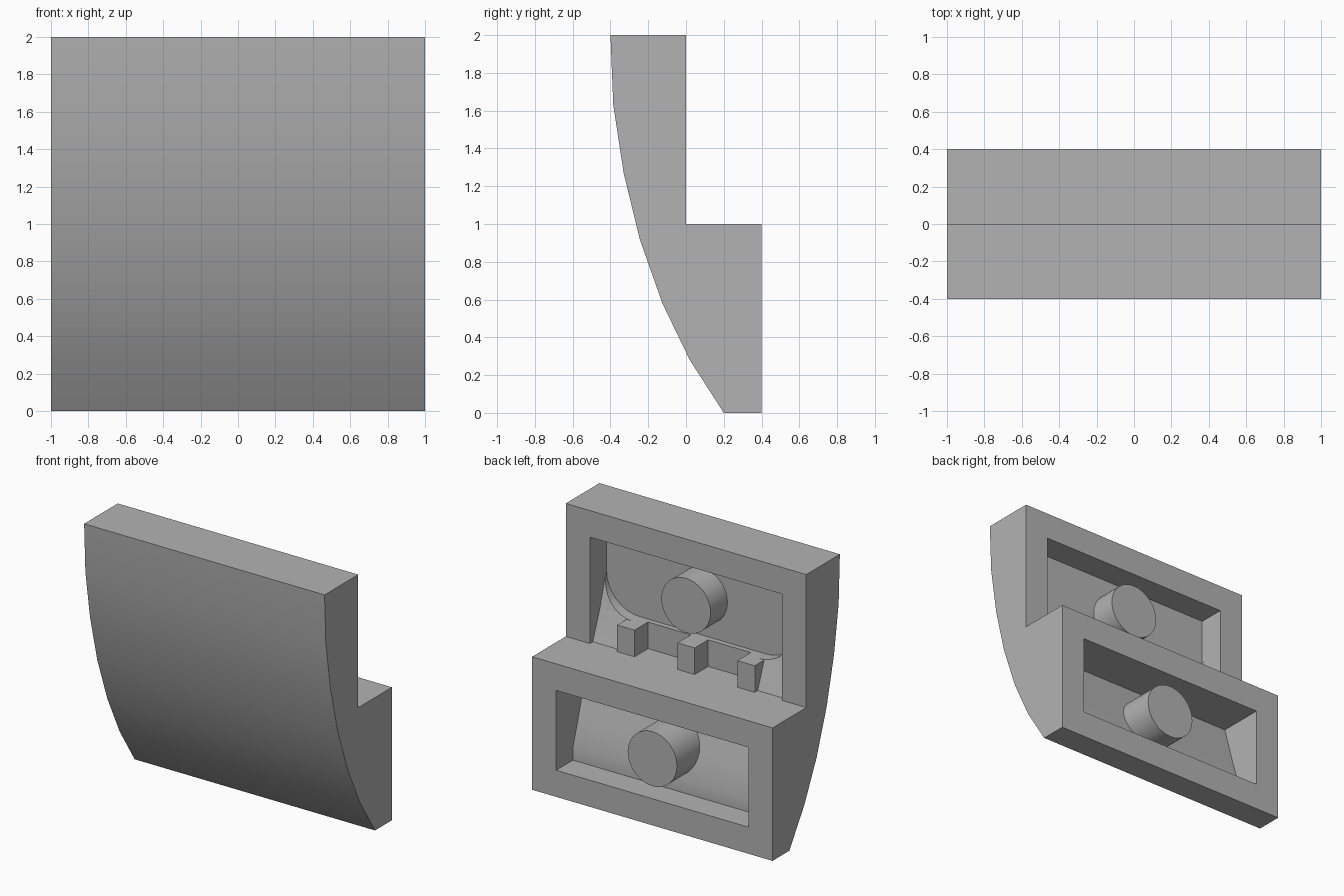
import bpy
import bmesh
import math

cube = bpy.data.objects.get("Cube")
if cube:
    bpy.data.objects.remove(cube, do_unlink=True)

grey = bpy.data.materials.new("light_grey")
grey.use_nodes = True
colour = (0.45, 0.45, 0.45, 1)
grey.diffuse_color = colour
grey.node_tree.nodes["Principled BSDF"].inputs["Base Color"].default_value = colour


def prism(name, corners, offset):
    """Extrude a flat outline by an offset vector."""
    bm = bmesh.new()
    face = bm.faces.new([bm.verts.new(c) for c in corners])
    out = bmesh.ops.extrude_face_region(bm, geom=[face])
    moved = [v for v in out["geom"] if isinstance(v, bmesh.types.BMVert)]
    bmesh.ops.translate(bm, verts=moved, vec=offset)
    bmesh.ops.recalc_face_normals(bm, faces=bm.faces)
    mesh = bpy.data.meshes.new(name)
    bm.to_mesh(mesh)
    bm.free()
    mesh.materials.append(grey)
    obj = bpy.data.objects.new(name, mesh)
    bpy.context.collection.objects.link(obj)
    return obj


def side_prism(name, profile, half_width, x=0):
    """Sweep a (y, z) profile across the width."""
    return prism(name, [(x - half_width, y, z) for y, z in profile],
                 (2 * half_width, 0, 0))


def smooth(obj):
    bpy.ops.object.select_all(action="DESELECT")
    obj.select_set(True)
    bpy.context.view_layer.objects.active = obj
    bpy.ops.object.shade_smooth_by_angle(angle=math.radians(25))


def cut(target, cutter):
    cutter.hide_render = True
    mod = target.modifiers.new("cut", "BOOLEAN")
    mod.operation = "DIFFERENCE"
    mod.solver = "EXACT"
    mod.object = cutter
    bpy.context.view_layer.objects.active = target
    bpy.ops.object.modifier_apply(modifier=mod.name)
    bpy.data.objects.remove(cutter, do_unlink=True)


# Curved outer body with a step at the back
body = side_prism("curved_body", [
    (-0.4, 2), (-0.385, 1.63), (-0.33, 1.27), (-0.245, 0.92), (-0.125, 0.58),
    (0.02, 0.28), (0.2, 0), (0.4, 0), (0.4, 1), (0, 1), (0, 2)], 1)

# Lower and upper recesses
cut(body, side_prism("lower_recess", [
    (0.5, 0.2), (0.2, 0.2), (0.2, 0.3), (0.135, 0.5), (0.05, 0.8), (0.5, 0.8)], 0.8))
cut(body, side_prism("upper_recess", [
    (0.1, 1), (-0.035, 1), (-0.12, 1.22), (-0.2, 1.5), (-0.2, 1.8), (0.1, 1.8)], 0.8))

# Round-cornered pocket behind the upper recess
radius = 0.27
arc = [(0.8 - radius + radius * math.sin(a), 1.2 + radius * (1 - math.cos(a)))
       for a in (i * math.pi / 16 for i in range(9))]
outline = arc + [(0.8, 1.7), (-0.8, 1.7)] + [(-x, z) for x, z in reversed(arc)]
cut(body, prism("pocket", [(x, -0.2, z) for x, z in outline], (0, 0.3, 0)))

# Gap behind the row of blocks
cut(body, side_prism("block_gap", [
    (-0.16, 1), (0.1, 1), (0.1, 1.3), (-0.16, 1.3)], 0.45))
smooth(body)

# Three small blocks on the step
for label, x in (("right", -0.5), ("middle", 0), ("left", 0.5)):
    side_prism(label + "_block", [(-0.2, 0.95), (0, 0.95), (0, 1.2), (-0.2, 1.2)], 0.072, x)

# Round pegs ending flush with the back faces
for label, z, start, end in (("lower", 0.5, 0.05, 0.4), ("upper", 1.5, -0.25, 0)):
    ring = [(0.205 * math.cos(i * math.pi / 16), start, z + 0.205 * math.sin(i * math.pi / 16))
            for i in range(32)]
    smooth(prism(label + "_peg", ring, (0, end - start, 0)))
